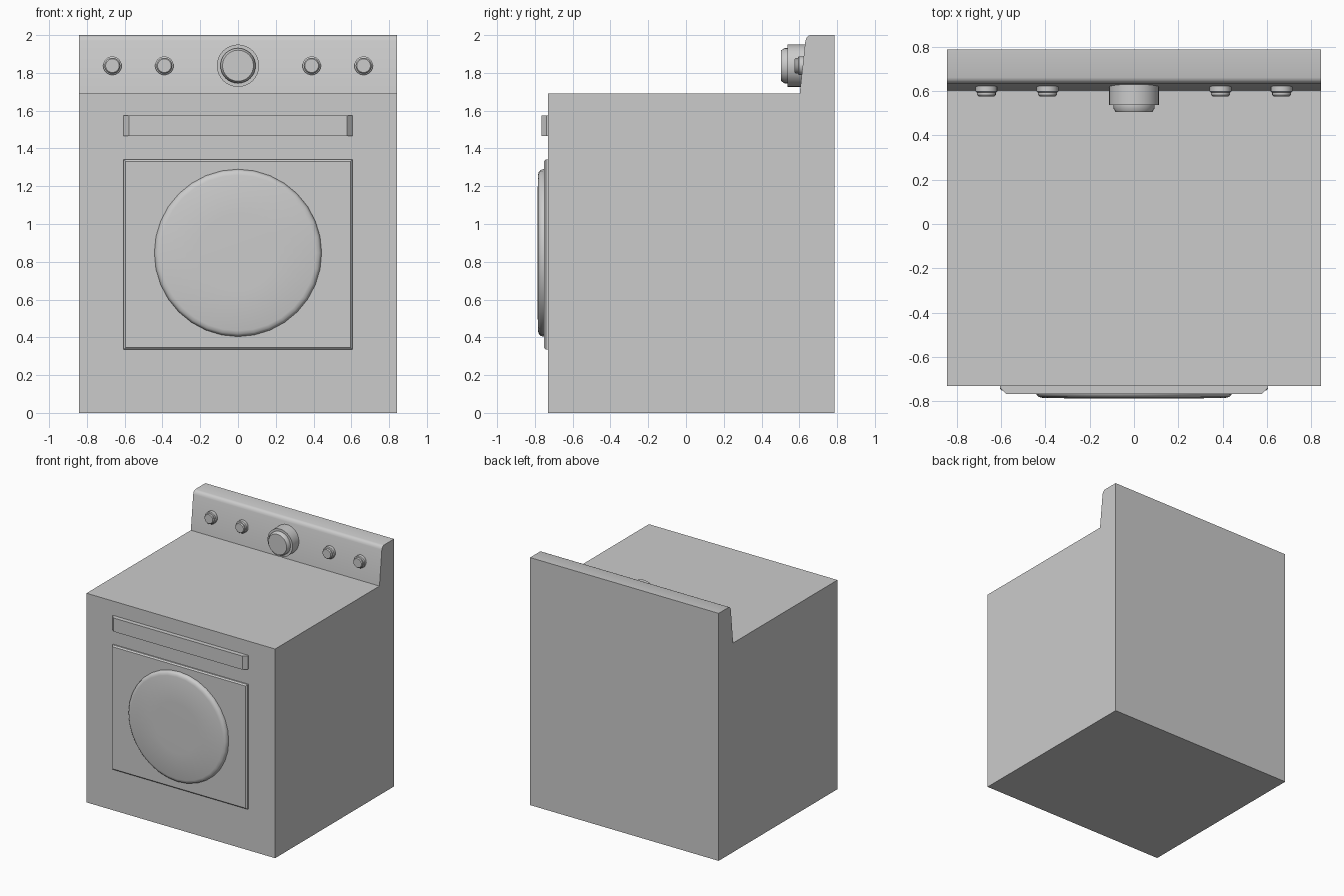
import bpy, bmesh
from math import radians, sin, cos, tau

if "Cube" in bpy.data.objects:
    bpy.data.objects.remove(bpy.data.objects["Cube"])


def finish(name, bm, smooth=False):
    bmesh.ops.recalc_face_normals(bm, faces=bm.faces[:])
    me = bpy.data.meshes.new(name)
    bm.to_mesh(me)
    bm.free()
    ob = bpy.data.objects.new(name, me)
    bpy.context.collection.objects.link(ob)
    if smooth:
        bpy.ops.object.select_all(action='DESELECT')
        ob.select_set(True)
        bpy.context.view_layer.objects.active = ob
        bpy.ops.object.shade_smooth_by_angle(angle=radians(32))
    return ob


def loft(name, rings, smooth=False):
    """Join equal-length point rings and cap both ends."""
    bm = bmesh.new()
    vs = [[bm.verts.new(p) for p in r] for r in rings]
    n = len(vs[0])
    for a, b in zip(vs, vs[1:]):
        for i in range(n):
            j = (i + 1) % n
            bm.faces.new((a[i], a[j], b[j], b[i]))
    bm.faces.new(vs[0])
    bm.faces.new(vs[-1])
    return finish(name, bm, smooth)


def lathe(name, x, z, profile, sides):
    """Turn (radius, y) points around a front-to-back axis."""
    rings = [[(x + r * cos(tau * i / sides), y, z + r * sin(tau * i / sides))
              for i in range(sides)] for r, y in profile]
    return loft(name, rings, True)


def rect(hx, z0, z1, y):
    return [(-hx, y, z0), (hx, y, z0), (hx, y, z1), (-hx, y, z1)]


# Cabinet with sloped, round-topped control panel
side = [(-0.73, 0), (0.787, 0), (0.787, 2.0), (0.66, 2.0), (0.648, 1.996),
        (0.638, 1.986), (0.632, 1.97), (0.602, 1.69), (-0.73, 1.69)]
loft("cabinet", [[(x, y, z) for y, z in side] for x in (-0.843, 0.843)], True)

# Handle bar with slanted ends
loft("door_handle", [rect(0.605, 1.465, 1.575, -0.72),
                     rect(0.605, 1.465, 1.575, -0.738),
                     rect(0.577, 1.465, 1.575, -0.766)])

# Square door panel with chamfered rim
loft("door_panel", [rect(0.605, 0.335, 1.342, -0.72),
                    rect(0.605, 0.335, 1.342, -0.741),
                    rect(0.595, 0.345, 1.332, -0.751)])

# Round door
lathe("round_door", 0, 0.847,
      [(0.443, -0.74), (0.443, -0.756), (0.439, -0.770), (0.430, -0.779),
       (0.412, -0.784), (0.2, -0.787)], 32)

# Large centre dial
lathe("main_dial", 0, 1.838,
      [(0.112, 0.635), (0.112, 0.537), (0.093, 0.537), (0.093, 0.522),
       (0.082, 0.504)], 32)

# Small knobs
for i, x in enumerate((-0.665, -0.39, 0.39, 0.665)):
    lathe(f"small_knob_{i + 1}", x, 1.838,
          [(0.049, 0.625), (0.049, 0.597), (0.042, 0.592), (0.042, 0.582),
           (0.036, 0.575)], 24)
